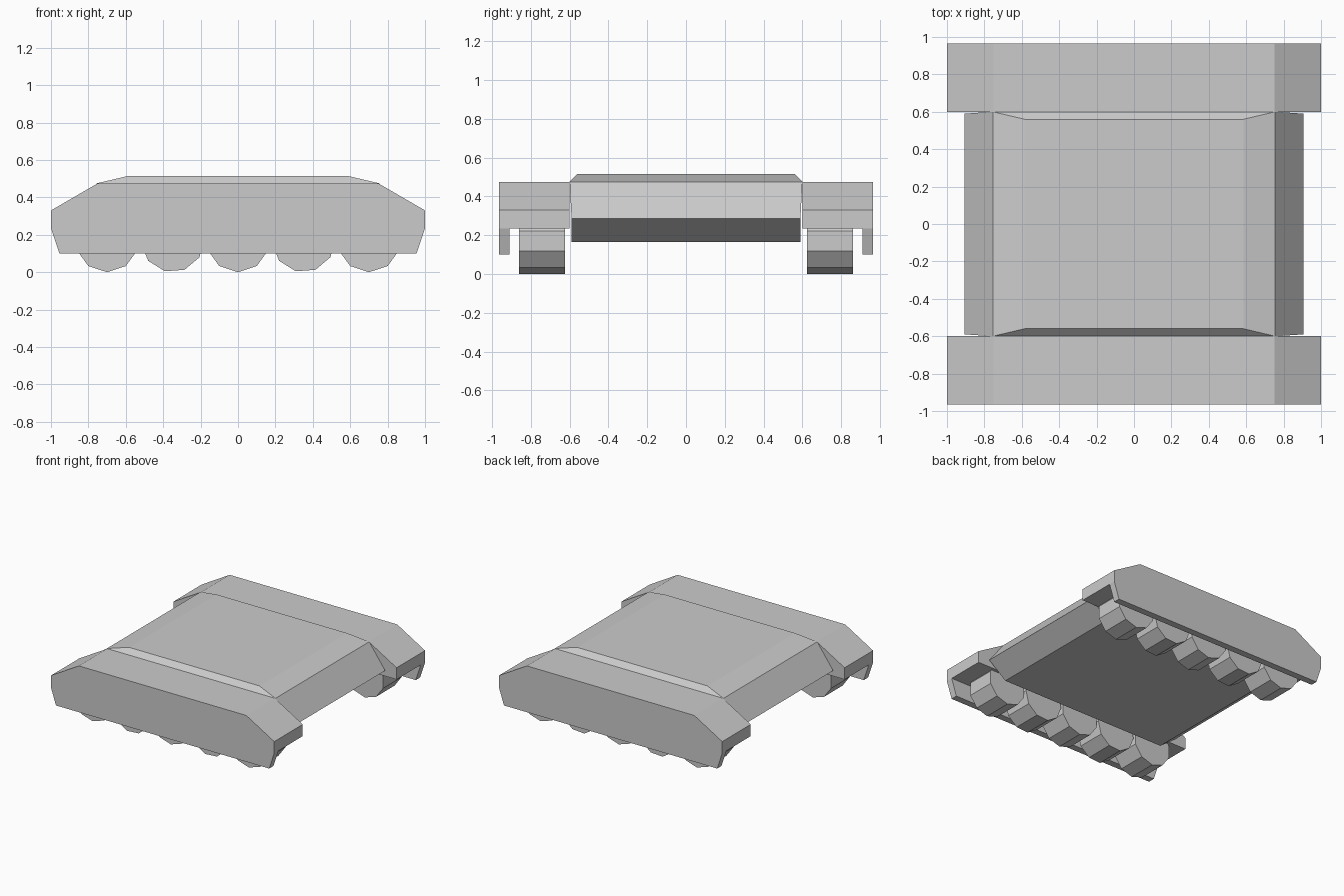
import bpy, bmesh, math

cube = bpy.data.objects.get("Cube")
if cube:
    bpy.data.objects.remove(cube, do_unlink=True)

grey = bpy.data.materials.new("plain_grey")
grey.use_nodes = True
colour = (0.6, 0.6, 0.6, 1)
grey.diffuse_color = colour
grey.node_tree.nodes["Principled BSDF"].inputs["Base Color"].default_value = colour


def loft(name, rings):
    """Bridge matching rings of points and cap both ends."""
    bm = bmesh.new()
    loops = [[bm.verts.new(p) for p in ring] for ring in rings]
    n = len(loops[0])
    for a, b in zip(loops, loops[1:]):
        for i in range(n):
            j = (i + 1) % n
            bm.faces.new((a[i], a[j], b[j], b[i]))
    bm.faces.new(loops[0])
    bm.faces.new(loops[-1])
    bmesh.ops.recalc_face_normals(bm, faces=bm.faces[:])
    mesh = bpy.data.meshes.new(name)
    bm.to_mesh(mesh)
    bm.free()
    mesh.materials.append(grey)
    obj = bpy.data.objects.new(name, mesh)
    bpy.context.collection.objects.link(obj)
    return obj


def extrude_y(name, profile, y0, y1):
    """Extrude an x-z profile along y."""
    return loft(name, [[(x, y, z) for x, z in profile] for y in (y0, y1)])


def mirrored(half):
    return half + [(-x, z) for x, z in reversed(half)]


# Hull: stacked rectangles with sloped ends and a bevelled roof
sections = [(0.165, 0.75, 0.59), (0.285, 0.905, 0.59),
            (0.475, 0.755, 0.6), (0.515, 0.585, 0.56)]
loft("hull", [[(-x, -y, z), (x, -y, z), (x, y, z), (-x, y, z)]
              for z, x, y in sections])

guard = mirrored([(1, 0.235), (1, 0.33), (0.75, 0.475)])
skirt = mirrored([(0.955, 0.1), (1, 0.235), (1, 0.33), (0.75, 0.475)])
radius = 0.17

for side, s in (("front", -1), ("back", 1)):
    # Track guard and its hanging outer skirt
    extrude_y(side + "_track_guard", guard, s * 0.6, s * 0.91)
    extrude_y(side + "_skirt", skirt, s * 0.91, s * 0.965)

    # Ten-sided road wheels, every other one turned
    for k in range(5):
        cx = (k - 2) * 0.35
        turn = math.radians(-14 if k % 2 else 0)
        wheel = []
        for i in range(10):
            a = turn + i * math.tau / 10
            wheel.append((cx + radius * math.sin(a), radius - radius * math.cos(a)))
        extrude_y(f"{side}_wheel_{k + 1}", wheel, s * 0.625, s * 0.86)
